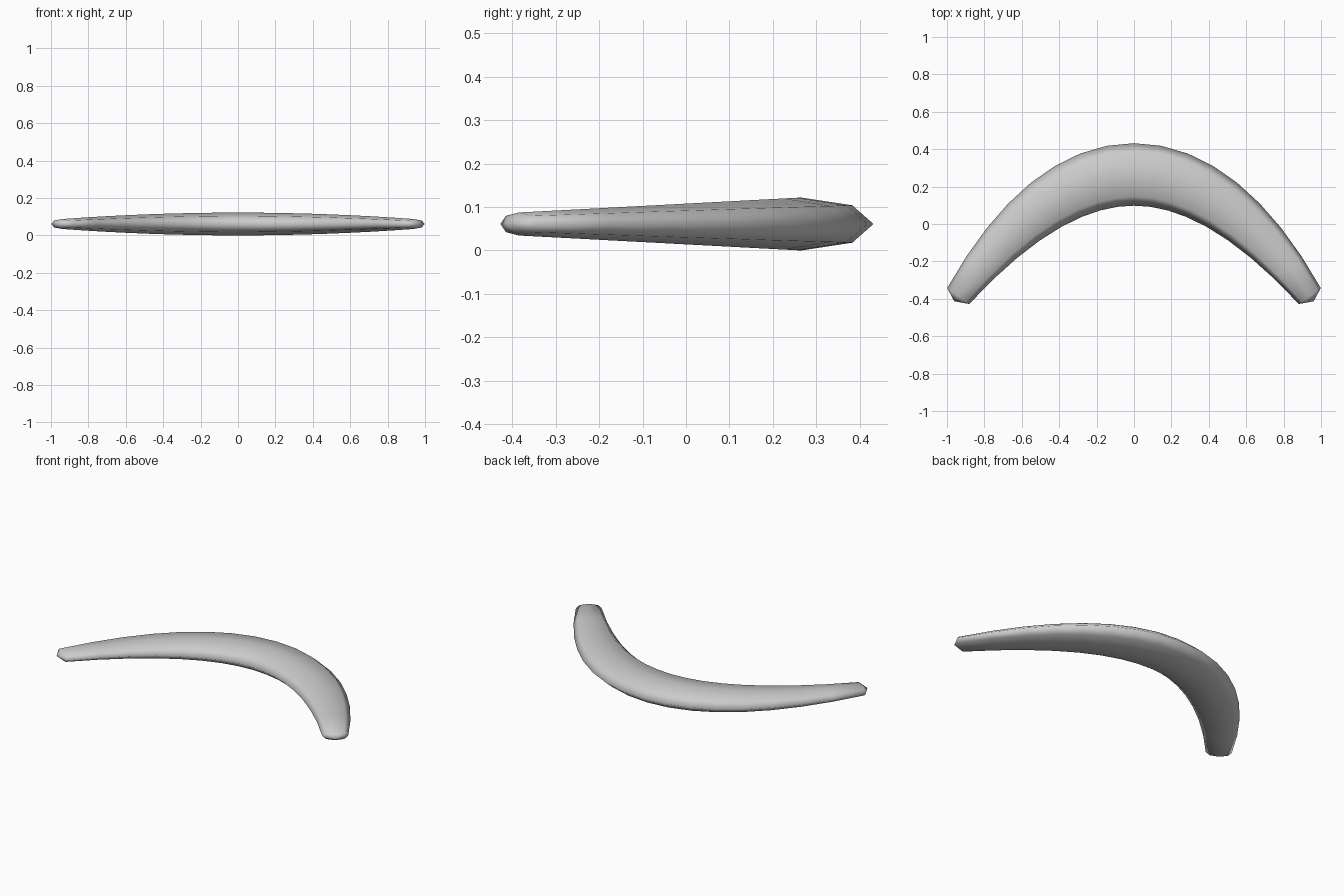
import bpy, bmesh, math
from mathutils import Vector

cube = bpy.data.objects.get("Cube")
if cube:
    bpy.data.objects.remove(cube)

SEGMENTS, SIDES = 16, 8
REACH, APEX, DROP = 0.94, 0.265, 0.65   # parabolic centre line
MID_Z, HALF_WIDTH, HALF_HEIGHT = 0.061, 0.167, 0.061
TAPER, CAP = 0.565, 0.035

grey = bpy.data.materials.new("light_grey")
grey.use_nodes = True
colour = (0.6, 0.6, 0.6, 1)
grey.diffuse_color = colour
grey.node_tree.nodes["Principled BSDF"].inputs["Base Color"].default_value = colour


def station(t):
    """Centre, tangent and outward normal of the curve for t in -1..1."""
    centre = Vector((REACH * t, APEX - DROP * t * t, MID_Z))
    tangent = Vector((REACH, -2 * DROP * t, 0)).normalized()
    return centre, tangent, Vector((-tangent.y, tangent.x, 0))


bm = bmesh.new()

# Tapering elliptical rings swept along the curve
rings = []
for i in range(SEGMENTS + 1):
    t = 2 * i / SEGMENTS - 1
    centre, tangent, normal = station(t)
    size = 1 - TAPER * t * t
    ring = []
    for k in range(SIDES):
        a = math.tau * k / SIDES
        offset = normal * (HALF_WIDTH * math.cos(a)) + Vector((0, 0, HALF_HEIGHT * math.sin(a)))
        ring.append(bm.verts.new(centre + offset * size))
    rings.append(ring)

for a, b in zip(rings, rings[1:]):
    for k in range(SIDES):
        n = (k + 1) % SIDES
        bm.faces.new((a[k], a[n], b[n], b[k]))

# Shallow pointed tips
for ring, t in ((rings[0], -1), (rings[-1], 1)):
    centre, tangent, normal = station(t)
    pole = bm.verts.new(centre + tangent * CAP * t)
    for k in range(SIDES):
        bm.faces.new((ring[k], ring[(k + 1) % SIDES], pole))

bmesh.ops.recalc_face_normals(bm, faces=bm.faces)
mesh = bpy.data.meshes.new("curved_blade")
bm.to_mesh(mesh)
bm.free()
mesh.materials.append(grey)
blade = bpy.data.objects.new("curved_blade", mesh)
bpy.context.collection.objects.link(blade)

# Smooth faces all round
for poly in mesh.polygons:
    poly.use_smooth = True
